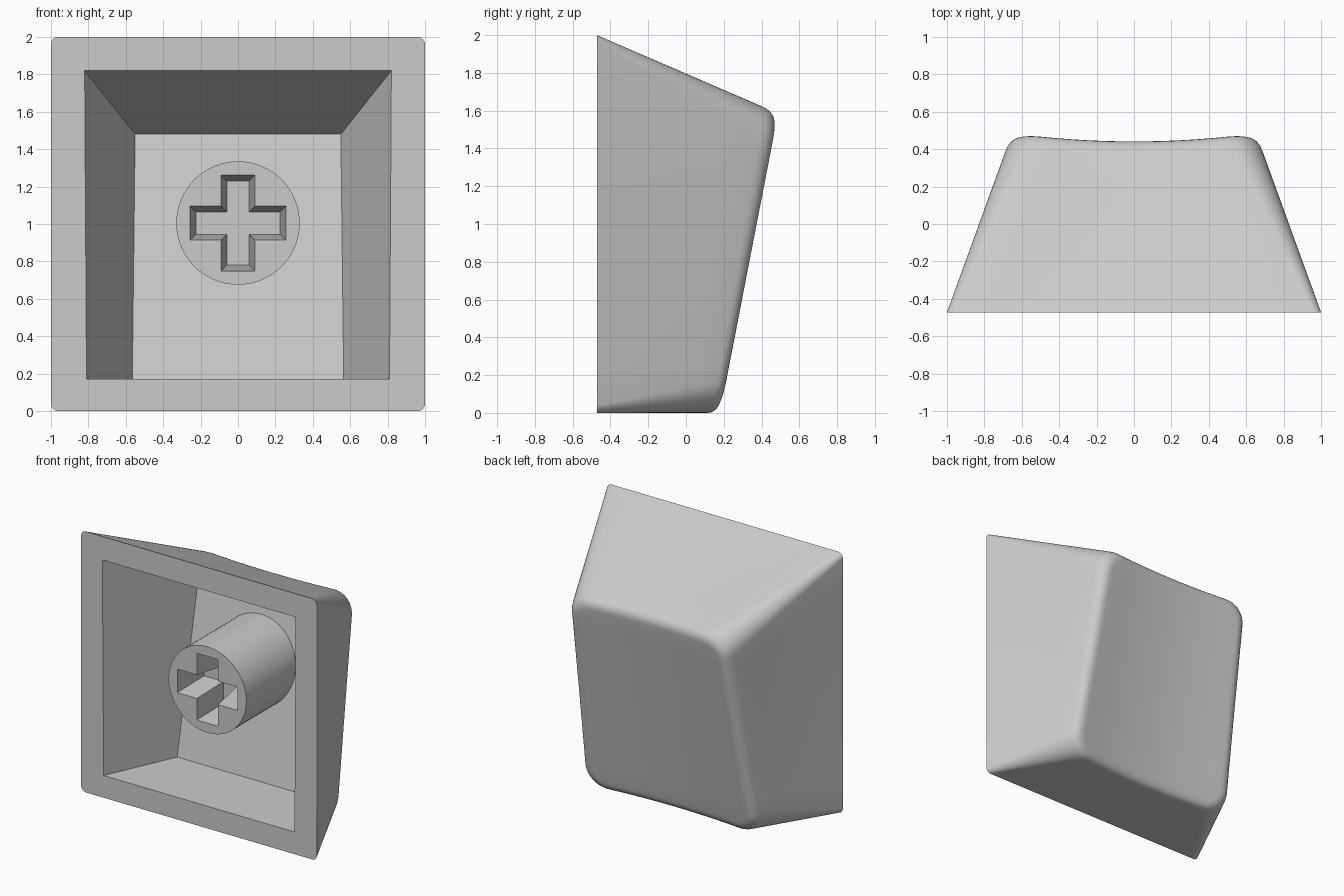
import bpy, bmesh, math
from mathutils import Vector

if "Cube" in bpy.data.objects:
    bpy.data.objects.remove(bpy.data.objects["Cube"], do_unlink=True)

FRONT = -0.472
CORNER, EDGE = 8, 12      # segments per rounded corner and per side

grey = bpy.data.materials.new("light grey plastic")
grey.use_nodes = True
grey.diffuse_color = (0.6, 0.6, 0.6, 1)
grey.node_tree.nodes["Principled BSDF"].inputs["Base Color"].default_value = (0.6, 0.6, 0.6, 1)


def outline(low, high, z0, z1, r):
    """Rounded trapezoid as (x, z) points: half widths at the bottom and top."""
    corners = [(high - r, z1 - r), (r - high, z1 - r), (r - low, z0 + r), (low - r, z0 + r)]
    arcs = []
    for i, (cx, cz) in enumerate(corners):
        angles = [(i + k / CORNER) * math.pi / 2 for k in range(CORNER + 1)]
        arcs.append([Vector((cx + r * math.cos(a), cz + r * math.sin(a))) for a in angles])
    points = []
    for i, arc in enumerate(arcs):
        following = arcs[(i + 1) % 4][0]
        points += arc + [arc[-1].lerp(following, k / EDGE) for k in range(1, EDGE)]
    return points


def dish(p):
    """Tilted, hollowed surface at the back."""
    return Vector((p.x, 0.475 + 0.2 * (p.y - 1.5) - 0.04 * (1 - (p.x / 0.62) ** 2), p.y))


def floor_y(z):
    return 0.07 + 0.183 * (z - 0.17)


def ring(bm, points):
    return [bm.verts.new(p) for p in points]


def bridge(bm, a, b):
    for i in range(len(a)):
        j = (i + 1) % len(a)
        bm.faces.new((a[i], a[j], b[j], b[i]))


def fill_between(bm, outer, inner):
    """Flat face with a hole."""
    edges = []
    for loop in (outer, inner):
        for a, b in zip(loop, loop[1:] + loop[:1]):
            edges.append(bm.edges.get((a, b)) or bm.edges.new((a, b)))
    bmesh.ops.triangle_fill(bm, edges=edges, use_beauty=True, normal=(0, -1, 0))


def finish(bm, name):
    bmesh.ops.recalc_face_normals(bm, faces=bm.faces)
    mesh = bpy.data.meshes.new(name)
    bm.to_mesh(mesh)
    bm.free()
    mesh.materials.append(grey)
    obj = bpy.data.objects.new(name, mesh)
    bpy.context.collection.objects.link(obj)
    bpy.ops.object.select_all(action="DESELECT")
    obj.select_set(True)
    bpy.context.view_layer.objects.active = obj
    bpy.ops.object.shade_smooth_by_angle(angle=math.radians(35))


# Shell: skirt, rounded rim and hollowed back
bm = bmesh.new()
base = [Vector((p.x, FRONT, p.y)) for p in outline(1, 1, 0, 2, 0.04)]
top = [dish(p) for p in outline(0.71, 0.66, 0, 1.59, 0.17)]
d = 0.07
inset = outline(0.71 - d, 0.66 - d, d, 1.59 - d, 0.17 - d)
rings = [ring(bm, base)]
for t in (0.25, 0.5, 0.75):
    rings.append(ring(bm, [b.lerp(c, t) for b, c in zip(base, top)]))
for k in range(7):
    t = k / 6
    rings.append(ring(bm, [b.lerp(c, 0.92).lerp(c, t).lerp(c.lerp(dish(q), t), t)
                           for b, c, q in zip(base, top, inset)]))
middle = Vector((0, 0.79))
for t in (0.85, 0.7, 0.55, 0.4, 0.25, 0.1):
    rings.append(ring(bm, [dish(middle.lerp(q, t)) for q in inset]))
for a, b in zip(rings, rings[1:]):
    bridge(bm, a, b)
tip = bm.verts.new(dish(middle))
last = rings[-1]
for a, b in zip(last, last[1:] + last[:1]):
    bm.faces.new((a, b, tip))

# Cavity with a tilted floor
mouth = ring(bm, [(x, FRONT, z) for x, z in ((0.82, 1.82), (-0.82, 1.82), (-0.81, 0.17), (0.81, 0.17))])
deep = ring(bm, [(x, floor_y(z), z) for x, z in ((0.55, 1.48), (-0.55, 1.48), (-0.565, 0.17), (0.565, 0.17))])
bridge(bm, mouth, deep)
bm.faces.new(deep)
fill_between(bm, rings[0], mouth)
finish(bm, "cap_shell")


# Stem with a tapered cross socket
def cross(y, arm, half):
    quarter = [(arm, -half), (arm, half), (half, half)]
    points = []
    for x, z in quarter:
        points.append((x, z))
    for _ in range(3):
        points += [(-z, x) for x, z in points[-3:]]
    return [(x, y, 1.005 + z) for x, z in points]


bm = bmesh.new()
STEM_FRONT = -0.37
angles = [2 * math.pi * i / 64 for i in range(64)]
circle = [(0.33 * math.cos(a), 1.005 + 0.33 * math.sin(a)) for a in angles]
face = ring(bm, [(x, STEM_FRONT, z) for x, z in circle])
root = ring(bm, [(x, floor_y(z) + 0.02, z) for x, z in circle])
bridge(bm, face, root)
bm.faces.new(root)
socket = ring(bm, cross(STEM_FRONT, 0.256, 0.09))
bottom = ring(bm, cross(STEM_FRONT + 0.28, 0.225, 0.06))
bridge(bm, socket, bottom)
bm.faces.new(bottom)
fill_between(bm, face, socket)
finish(bm, "stem")
